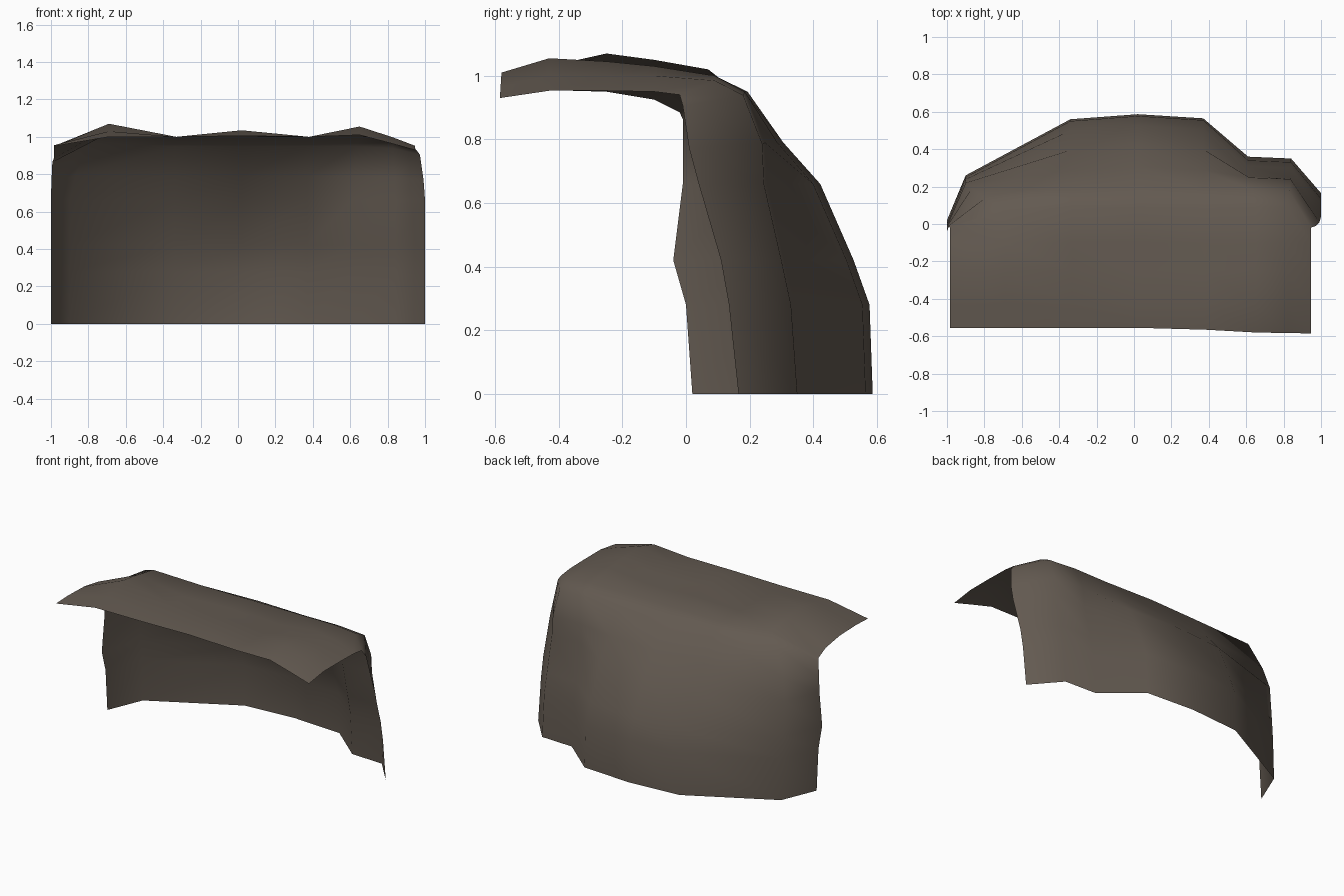
import bpy, bmesh

if "Cube" in bpy.data.objects:
    bpy.data.objects.remove(bpy.data.objects["Cube"])

# Wall rows: heights, and depth of each type of column at those heights
Z = [0, .28, .42, .66, .79, .95, 1.0]
LEFT = [.02, 0, -.04, -.01, -.01, -.01, -.02]
LEFT_BEND = [.26, .25, .24, .22, .19, .14, .07]
MIDDLE = [.58, .57, .52, .415, .30, .19, .09]
NOTCH = [.35, .33, .30, .245, .24, .18, .09]
RIGHT = [.165, .135, .11, .04, .01, -.01, -.02]
ROOF_Y = [-.10, -.25, -.43]

# Columns: wall x, roof x, wall depths, depth shift, height of wall top,
# roof heights going forward, y of the front edge
COLUMNS = [
    (-1.0, -.985, LEFT, 0, .885, (.925, .95, .955, .95), -.555),
    (-.9, -.69, LEFT_BEND, 0, 1.02, (1.05, 1.07, 1.03, 1.0), -.555),
    (-.34, -.33, MIDDLE, -.02, 1.0, (1.0, 1.0, 1.0, 1.0), -.555),
    (.02, .02, MIDDLE, .007, 1.0, (1.01, 1.02, 1.035, 1.005), -.555),
    (.37, .38, MIDDLE, -.015, 1.0, (1.0, 1.0, 1.0, 1.0), -.565),
    (.61, .65, NOTCH, .01, 1.0, (1.03, 1.045, 1.055, 1.01), -.58),
    (.84, .82, NOTCH, 0, .985, (1.0, 1.0, 1.0, .965), -.583),
    (1.0, .945, RIGHT, 0, .94, (.95, .953, .953, .93), -.585),
]

# Shelter shell: back wall curving forward into a roof, single open sheet
bm = bmesh.new()
grid = []
for wall_x, roof_x, depths, shift, top, roof, front in COLUMNS:
    col = []
    for i, (z, y) in enumerate(zip(Z, depths)):
        blend = (0, 0, 0, 0, .15, .5, 1)[i]
        x = wall_x + (roof_x - wall_x) * blend
        zz = z if i < 4 else z + (top - 1) * (.3, .75, 1)[i - 4]
        col.append(bm.verts.new((x, y + shift * (1 - blend), zz)))
    for y, z in zip(ROOF_Y + [front], roof):
        col.append(bm.verts.new((roof_x, y, z)))
    grid.append(col)
for a, b in zip(grid, grid[1:]):
    for i in range(len(a) - 1):
        f = bm.faces.new((a[i], a[i + 1], b[i + 1], b[i]))
        f.smooth = True

# Make the wall face backwards and the roof face upwards
bm.normal_update()
if sum(f.normal.z * f.calc_area() for f in bm.faces) < 0:
    bmesh.ops.reverse_faces(bm, faces=bm.faces[:])

mesh = bpy.data.meshes.new("shelter_shell")
bm.to_mesh(mesh)
bm.free()
shell = bpy.data.objects.new("shelter_shell", mesh)
bpy.context.collection.objects.link(shell)

mat = bpy.data.materials.new("weathered brown")
mat.diffuse_color = (.125, .102, .082, 1)
mat.use_nodes = True
mat.node_tree.nodes["Principled BSDF"].inputs["Base Color"].default_value = mat.diffuse_color
mesh.materials.append(mat)
